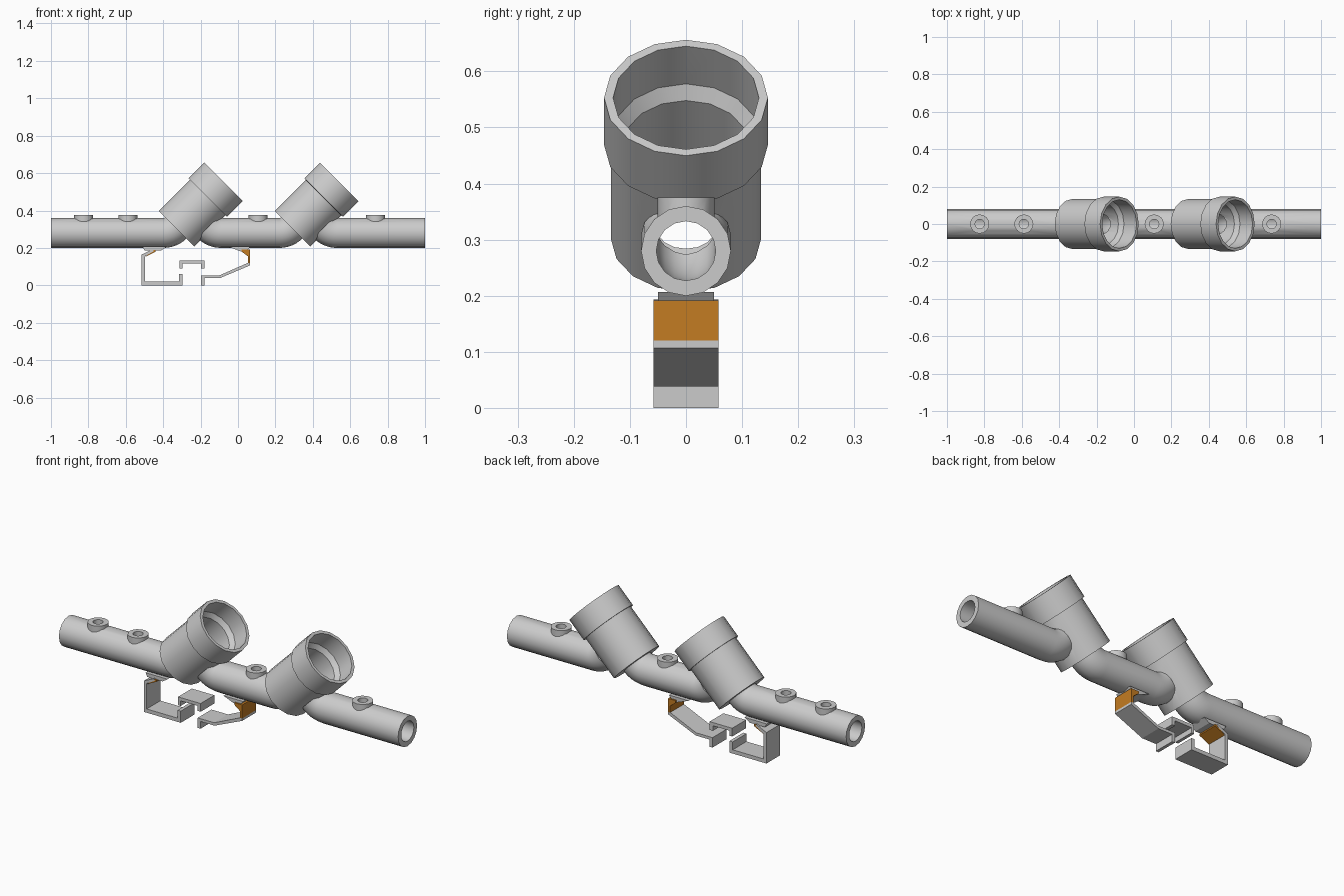
import bpy, bmesh, math
from math import sin, cos, pi

if "Cube" in bpy.data.objects:
    bpy.data.objects.remove(bpy.data.objects["Cube"])

SIDES = 16
PIPE_Z, PIPE_R, BORE_R, BEND_R = 0.28, 0.08, 0.053, 0.10
VALVES = (0.0, 0.62)               # x offsets of the two valve bodies
BOSSES = (-0.825, -0.589, 0.108, 0.736)


def finish(name, bm):
    bmesh.ops.recalc_face_normals(bm, faces=bm.faces[:])
    me = bpy.data.meshes.new(name)
    bm.to_mesh(me)
    bm.free()
    ob = bpy.data.objects.new(name, me)
    bpy.context.collection.objects.link(ob)
    return ob


def loft(name, rings):
    """Closed solid through rings (x, z, axis angle, radius) lying on y = 0."""
    bm = bmesh.new()
    loops = []
    for x, z, a, r in rings:
        loop = []
        for i in range(SIDES):
            t = 2 * pi * i / SIDES
            loop.append(bm.verts.new((x - sin(a) * cos(t) * r, sin(t) * r,
                                      z + cos(a) * cos(t) * r)))
        loops.append(loop)
    for p, q in zip(loops, loops[1:]):
        for i in range(SIDES):
            j = (i + 1) % SIDES
            bm.faces.new((p[i], p[j], q[j], q[i]))
    bm.faces.new(loops[0])
    bm.faces.new(loops[-1])
    return finish(name, bm)


def bend(x0, sign, r, extra):
    """Rings of a 45 degree upward bend starting at x0, heading along sign."""
    out = []
    for i in range(7):
        a = pi / 4 * i / 6
        out.append((x0 + sign * BEND_R * sin(a), PIPE_Z + BEND_R * (1 - cos(a)), sign * a, r))
    if extra:
        x, z, a, r = out[-1]
        out.append((x + sign * cos(pi / 4) * extra, z + sin(pi / 4) * extra, a, r))
    return out


def pipes(r, over, extra):
    """Left, middle and right pipe runs."""
    a, b = VALVES
    left = [(-1 - over, PIPE_Z, 0, r)] + bend(-0.40 + a, 1, r, extra)
    mid = bend(-0.09 + a, -1, r, extra)[::-1] + bend(-0.40 + b, 1, r, extra)
    right = bend(-0.09 + b, -1, r, extra)[::-1] + [(1 + over, PIPE_Z, 0, r)]
    return [loft("pipe_run", p) for p in (left, mid, right)]


def valve(dx, profile):
    """Turned solid on the 45 degree valve axis from (distance, radius) pairs."""
    k = cos(pi / 4)
    return loft("valve_body", [(dx - 0.329 + t * k, 0.302 + t * k, pi / 4, r) for t, r in profile])


def plate(name, pts, half=0.058):
    """Extrude an x-z outline across y."""
    bm = bmesh.new()
    f = bm.faces.new([bm.verts.new((x, -half, z)) for x, z in pts])
    g = bmesh.ops.extrude_face_region(bm, geom=[f])
    bmesh.ops.translate(bm, vec=(0, 2 * half, 0),
                        verts=[v for v in g["geom"] if isinstance(v, bmesh.types.BMVert)])
    return finish(name, bm)


# Outer solids: pipes, valve bodies with collars, bosses
solids = pipes(PIPE_R, 0, 0)
solids += [valve(d, [(0, .134), (.236, .134), (.2361, .146), (.355, .146)]) for d in VALVES]
solids += [loft("boss", [(x, .338, pi / 2, .051), (x, .375, pi / 2, .051)]) for x in BOSSES]

# Hollows: pipe bores, valve chambers, boss holes
cutters = pipes(BORE_R, 0.05, 0.04)
cutters += [valve(d, [(.022, .112), (.236, .112), (.26, .13), (.40, .13)]) for d in VALVES]
cutters += [loft("boss_hole", [(x, .283, pi / 2, .025), (x, .42, pi / 2, .025)]) for x in BOSSES]

manifold = solids.pop(0)
manifold.name = "manifold"
for group, op in ((solids, 'UNION'), (cutters, 'DIFFERENCE')):
    for c in group:
        c.hide_render = True
        m = manifold.modifiers.new(op.lower(), 'BOOLEAN')
        m.operation, m.object, m.solver = op, c, 'EXACT'
dg = bpy.context.evaluated_depsgraph_get()
mesh = bpy.data.meshes.new_from_object(manifold.evaluated_get(dg))
manifold.modifiers.clear()
manifold.data = mesh
for c in solids + cutters:
    bpy.data.objects.remove(c)
bpy.ops.object.select_all(action='DESELECT')
manifold.select_set(True)
bpy.context.view_layer.objects.active = manifold
bpy.ops.object.shade_smooth_by_angle(angle=math.radians(32))

# Brackets under the manifold
plate("left_bracket", [(-.515, 0), (-.297, 0), (-.297, .062), (-.316, .062), (-.316, .02),
                       (-.498, .02), (-.498, .155), (-.45, .183), (-.455, .193), (-.515, .165)])
plate("rail_clip", [(-.313, .09), (-.297, .09), (-.297, .117), (-.199, .117), (-.199, .09),
                    (-.18, .09), (-.18, .134), (-.313, .134)])
plate("right_bracket", [(-.197, 0), (-.18, 0), (-.18, .038), (-.098, .038), (.065, .107),
                        (.065, .12), (.052, .12), (-.1, .053), (-.197, .053)])

# Saddles joining the brackets to the pipe
plate("left_saddle", [(-.51, .207), (-.50, .187), (-.41, .187), (-.38, .207)], .05)
plate("right_saddle", [(-.05, .207), (0, .187), (.03, .176), (.05, .187), (.065, .207)], .05)

# Orange contact pads
orange = bpy.data.materials.new("orange")
orange.diffuse_color = (0.55, 0.2, 0.016, 1)
orange.use_nodes = True
orange.node_tree.nodes["Principled BSDF"].inputs["Base Color"].default_value = orange.diffuse_color
pads = [plate("right_pad", [(.053, .12), (.065, .12), (.065, .192), (.02, .192),
                            (.02, .18), (.053, .155)]),
        plate("left_pad", [(-.497, .152), (-.44, .18), (-.44, .189), (-.455, .189)], .057)]
for p in pads:
    p.data.materials.append(orange)
